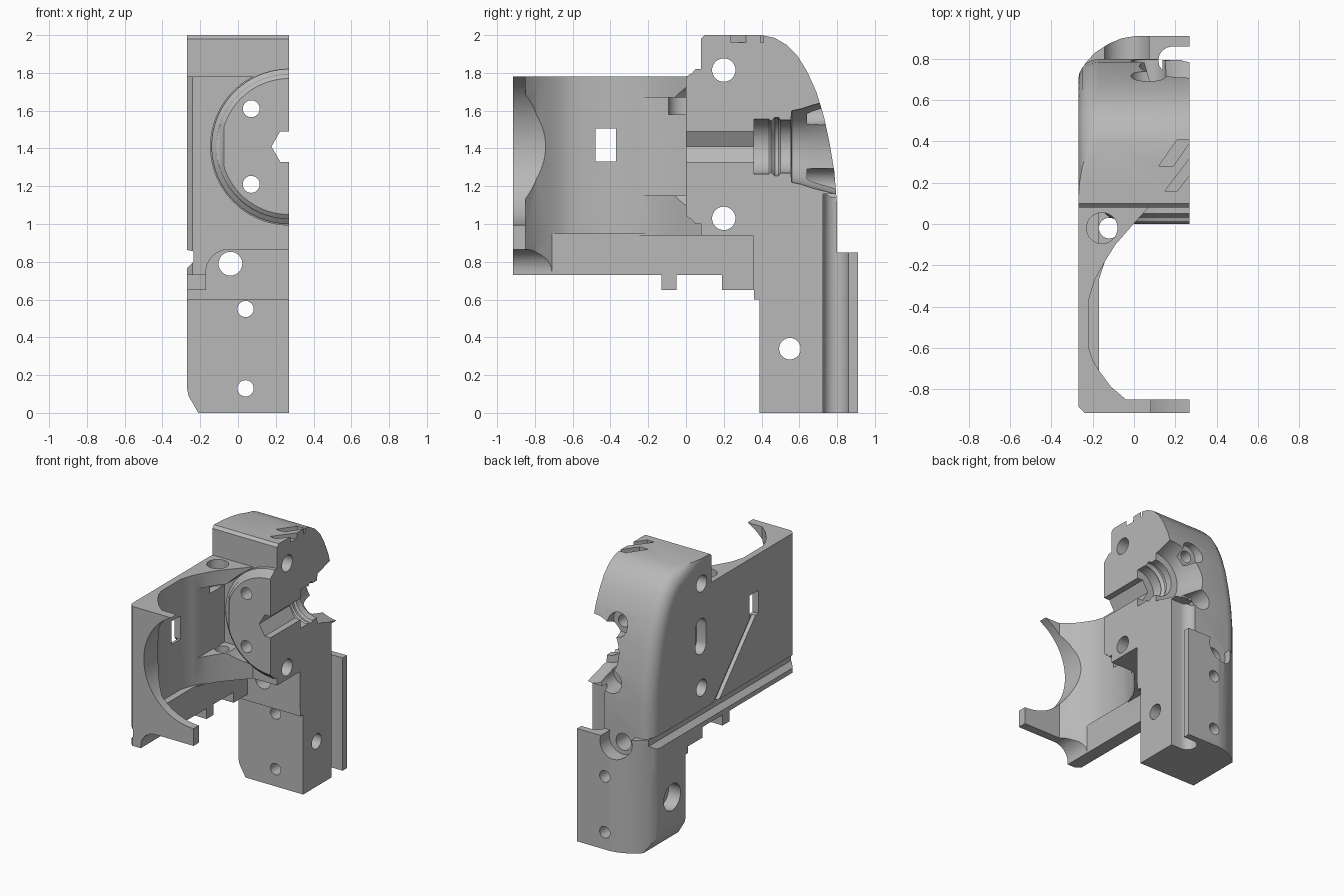
import bpy, bmesh, math

cube = bpy.data.objects.get("Cube")
if cube:
    bpy.data.objects.remove(cube, do_unlink=True)

grey = bpy.data.materials.new("plain_grey")
grey.use_nodes = True
grey.diffuse_color = (0.48, 0.48, 0.48, 1)
grey.node_tree.nodes["Principled BSDF"].inputs["Base Color"].default_value = (0.48, 0.48, 0.48, 1)

LEFT, CUT = -0.27, 0.27          # outer side face, flat mating face
AXIS_X, AXIS_Z = 0.27, 1.41      # centre of the round well


def place(axis, p, t):
    u, v = p
    return {"x": (t, u, v), "y": (u, t, v), "z": (u, v, t)}[axis]


def stack(name, axis, sections, bevel_rule=None):
    """Solid through matching outlines placed along an axis."""
    bm = bmesh.new()
    rings = [[bm.verts.new(place(axis, p, t)) for p in pts] for t, pts in sections]
    n = len(rings[0])
    bm.faces.new(rings[0])
    bm.faces.new(rings[-1])
    for a, b in zip(rings, rings[1:]):
        for i in range(n):
            j = (i + 1) % n
            bm.faces.new((a[i], a[j], b[j], b[i]))
    bmesh.ops.recalc_face_normals(bm, faces=bm.faces)
    if bevel_rule:
        edges = [e for e in bm.edges if all(bevel_rule(v.co) for v in e.verts)]
        bmesh.ops.bevel(bm, geom=edges, offset=0.1, segments=5, profile=0.5,
                        affect="EDGES", clamp_overlap=False)
        bmesh.ops.recalc_face_normals(bm, faces=bm.faces)
    mesh = bpy.data.meshes.new(name)
    bm.to_mesh(mesh)
    bm.free()
    mesh.materials.append(grey)
    ob = bpy.data.objects.new(name, mesh)
    bpy.context.collection.objects.link(ob)
    return ob


def prism(name, axis, pts, lo, hi, rule=None):
    return stack(name, axis, [(lo, pts), (hi, pts)], rule)


def circle(c, r, n=48):
    return [(c[0] + r * math.cos(2 * math.pi * i / n),
             c[1] + r * math.sin(2 * math.pi * i / n)) for i in range(n)]


def arc(c, r, a0, a1, n=8):
    return [(c[0] + r * math.cos(math.radians(a0 + (a1 - a0) * i / n)),
             c[1] + r * math.sin(math.radians(a0 + (a1 - a0) * i / n))) for i in range(n + 1)]


def turned(name, axis, c, steps, n=48):
    return stack(name, axis, [(t, circle(c, r, n)) for t, r in steps])


def rod(name, axis, c, lo, hi, r, n=32):
    return turned(name, axis, c, [(lo, r), (hi, r)], n)


def box(name, x, y, z):
    return prism(name, "z", [(x[0], y[0]), (x[1], y[0]), (x[1], y[1]), (x[0], y[1])], *z)


# Rear block with a rounded back
back = [(0.08, 0.73), (0.08, 1.98), (0.1, 2), (0.4, 2), (0.47, 1.985), (0.53, 1.95),
        (0.59, 1.89), (0.64, 1.81), (0.69, 1.7), (0.73, 1.57), (0.76, 1.43),
        (0.785, 1.28), (0.8, 1.1), (0.8, 0.6), (0.36, 0.6), (0.36, 0.65), (0.19, 0.65), (0.19, 0.73)]
housing = prism("housing_half", "x", back, LEFT, 0.3,
                lambda c: c.x < -0.2 and c.y >= 0.399 and (c.z > 1 or c.y > 0.7))


def combine(other, op):
    mod = housing.modifiers.new(op, "BOOLEAN")
    mod.operation = op
    mod.solver = "EXACT"
    mod.object = other
    bpy.context.view_layer.objects.active = housing
    bpy.ops.object.modifier_apply(modifier=mod.name)
    bpy.data.objects.remove(other, do_unlink=True)


def add(other):
    combine(other, "UNION")


def cut(other):
    combine(other, "DIFFERENCE")


# Lower grip block, side shell and lower nub
add(prism("grip_block", "z", [(LEFT, 0.39), (0.3, 0.39), (0.3, 0.91), (0, 0.91), (-0.06, 0.9),
                              (-0.12, 0.875), (-0.19, 0.83), (-0.235, 0.78), (-0.26, 0.73),
                              (LEFT, 0.68)], 0, 0.85))
add(prism("side_shell", "z", [(LEFT, -0.885), (-0.24, -0.915), (0.3, -0.915), (0.3, 0.2),
                              (LEFT, 0.2)], 0.73, 1.78))
add(box("lower_nub", (LEFT, -0.17), (-0.13, -0.05), (0.65, 0.8)))

# Inner chamber, wider above its ledge
chamber = [(0.4, 0.08), (0.07, 0.08), (-0.02, -0.02), (-0.09, -0.1), (-0.14, -0.18),
           (-0.19, -0.27), (-0.22, -0.37), (-0.22, -0.6), (-0.2, -0.66), (-0.17, -0.71),
           (-0.11, -0.79), (-0.04, -0.85), (0.4, -0.85)]
cut(prism("chamber_upper", "z", chamber, 0.95, 1.9))
cut(prism("chamber_lower", "z", [(max(x, -0.17), y) for x, y in chamber if x > -0.21], 0.6, 0.96))
cut(box("chamber_side", (-0.17, 0.4), (-0.27, 0.08), (1.15, 1.67)))
cut(rod("round_well", "y", (AXIS_X, AXIS_Z), -1, 0.08, 0.415, 96))
cut(box("under_pocket", (-0.17, 0.4), (-0.3, 0.355), (0.55, 0.94)))
cut(prism("front_undercut", "y", [(0.4, 0.5), (0.4, 0.865)] + arc((-0.05, 0.745), 0.12, 90, 180)
          + [(-0.17, 0.5)], -1, -0.2))

# Raised round seat in the well
add(turned("round_seat", "y", (AXIS_X, AXIS_Z),
           [(0, 0.36), (0.015, 0.38), (0.03, 0.385), (0.05, 0.41), (0.1, 0.41)], 96))

# Hex bore, ringed socket and flared mouth
cut(rod("hex_bore", "y", (AXIS_X, AXIS_Z), -0.1, 0.4, 0.093, 6))
socket = [(0.36, 0.145), (0.44, 0.145), (0.45, 0.135), (0.46, 0.145), (0.47, 0.155),
          (0.49, 0.155), (0.5, 0.14), (0.555, 0.14), (0.56, 0.19), (0.61, 0.2),
          (0.67, 0.22), (0.75, 0.24), (0.95, 0.3)]
cut(turned("ringed_socket", "y", (AXIS_X, AXIS_Z), socket))

# Screw holes running front to back
for dz in (0.2, -0.2):
    cut(rod("seat_hole", "y", (0.07, AXIS_Z + dz), -0.1, 1, 0.045))
    cut(rod("seat_counterbore", "y", (0.07, AXIS_Z + dz), 0.64, 1, 0.085))
for z in (0.13, 0.55):
    cut(rod("grip_hole", "y", (0.04, z), 0.3, 1, 0.043))
cut(rod("large_hole", "y", (-0.04, 0.79), 0.3, 1, 0.063))
cut(rod("large_counterbore", "y", (-0.035, 0.81), 0.8, 1, 0.115))

# Cross holes, their recesses and the side window
for c, r in (((0.2, 1.815), 0.062), ((0.2, 1.03), 0.062), ((0.55, 0.34), 0.057)):
    cut(rod("cross_hole", "x", c, -0.4, 0.4, r))
cut(rod("grip_recess", "x", (0.55, 0.34), -0.4, -0.17, 0.1))
cut(prism("oblong_recess", "x", arc((0.21, 1.49), 0.065, 0, 180) + arc((0.21, 1.35), 0.065, 180, 360),
          -0.4, -0.19))
cut(box("side_window", (-0.4, -0.1), (-0.48, -0.37), (1.33, 1.505)))
cut(prism("diagonal_channel", "x", [(-0.45, 1.34), (-0.38, 1.34), (0.08, 0.84), (0.01, 0.84)],
          -0.4, -0.24))

# Top shaft beside the chamber
cut(rod("top_shaft", "z", (-0.155, -0.02), 1.58, 1.9, 0.075))
cut(rod("shaft_outlet", "z", (-0.12, -0.02), 0.6, 1.6, 0.05))

# Back slot, side groove and bottom chamfer
cut(prism("back_slot", "z", [(0.4, 0.725), (0.4, 0.86)] + arc((0.185, 0.7925), 0.0675, 90, 270),
          -0.1, 1.16))
cut(prism("side_groove", "y", [(-0.3, 0.87), (-0.235, 0.855), (-0.235, 0.8), (-0.3, 0.735)], -1, 1))
cut(prism("bottom_chamfer", "y", [(-0.3, -0.1), (-0.3, 0.13), (LEFT, 0.13), (-0.262, 0.09),
                                  (-0.21, 0), (-0.2, -0.1)], 0.2, 1))

# Slanted grooves on the top
cut(prism("top_groove_long", "z", [(0.15, 0.16), (0.21, 0.16), (0.4, 0.41), (0.34, 0.41)], 1.96, 2.1))
cut(prism("top_groove_short", "z", [(0.12, 0.28), (0.19, 0.28), (0.28, 0.41), (0.21, 0.41)], 1.96, 2.1))

# Flat mating face
cut(box("mating_plane", (CUT, 0.8), (-2, 2), (-1, 3)))

bpy.ops.object.select_all(action="DESELECT")
housing.select_set(True)
bpy.context.view_layer.objects.active = housing
bpy.ops.object.shade_smooth_by_angle(angle=math.radians(30))
